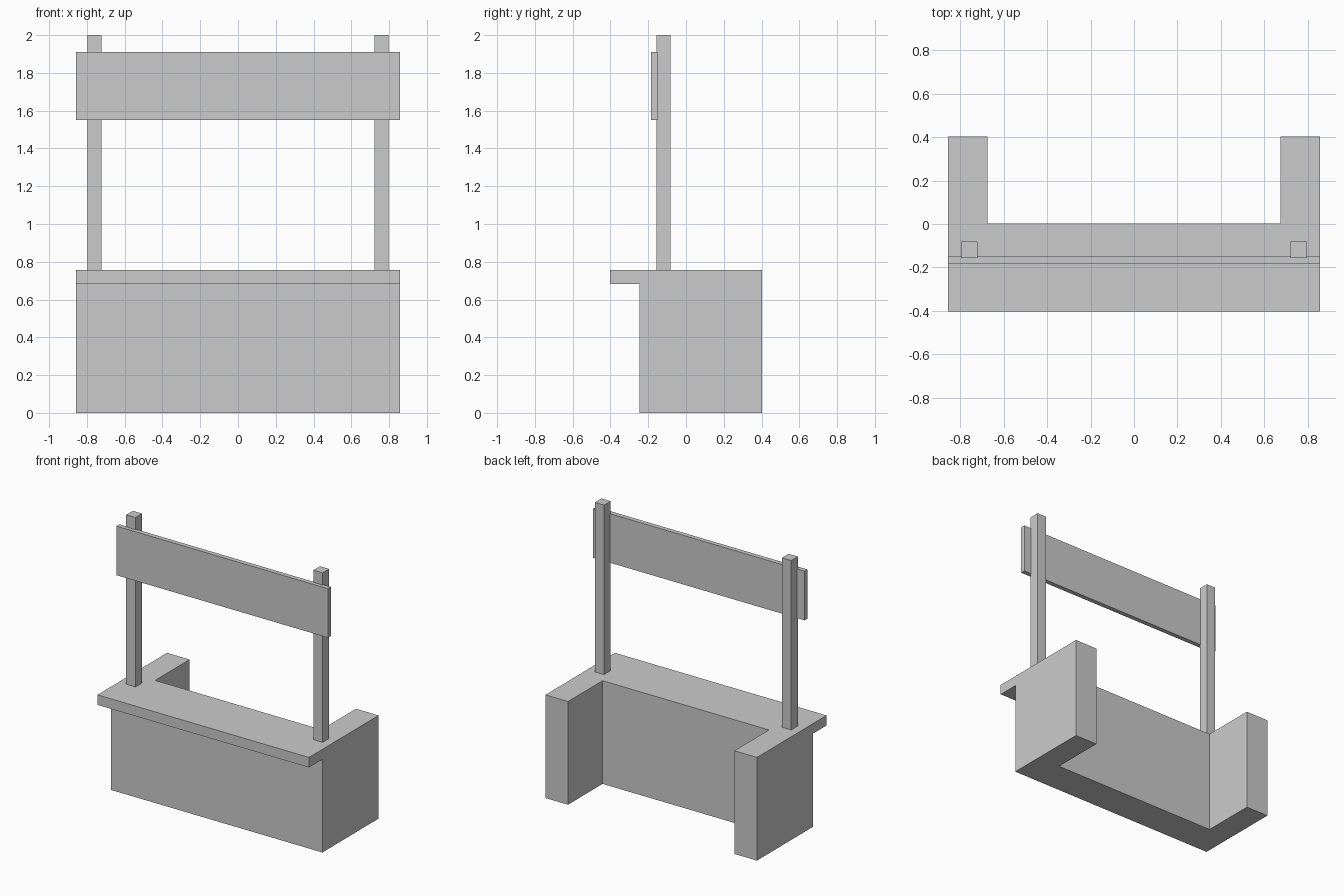
import bpy
import bmesh

if "Cube" in bpy.data.objects:
    bpy.data.objects.remove(bpy.data.objects["Cube"])


def finish(bm, name):
    """Recalculate normals and turn a bmesh into a named object."""
    bmesh.ops.recalc_face_normals(bm, faces=bm.faces)
    mesh = bpy.data.meshes.new(name)
    bm.to_mesh(mesh)
    bm.free()
    obj = bpy.data.objects.new(name, mesh)
    bpy.context.collection.objects.link(obj)
    return obj


def box(name, lo, hi):
    """Axis-aligned box between two corners."""
    bm = bmesh.new()
    bmesh.ops.create_cube(bm, size=1)
    for v in bm.verts:
        for i in range(3):
            v.co[i] = hi[i] if v.co[i] > 0 else lo[i]
    return finish(bm, name)


HALF_W, INNER_W = 0.858, 0.675
FRONT, BACK, DEPTH = -0.247, 0.003, 0.403
TOP, LEDGE = 0.757, 0.683

# Counter: side profile with overhanging ledge, split where the wings begin,
# extruded across the width
footprint = [(-HALF_W, FRONT), (HALF_W, FRONT), (HALF_W, DEPTH), (INNER_W, DEPTH),
             (INNER_W, BACK), (-INNER_W, BACK), (-INNER_W, DEPTH), (-HALF_W, DEPTH)]
bm = bmesh.new()
cap = bm.faces.new([bm.verts.new((x, y, 0)) for x, y in footprint])
for z in (LEDGE, TOP):
    result = bmesh.ops.extrude_face_region(bm, geom=[cap], use_keep_orig=(z == LEDGE))
    new_verts = [g for g in result["geom"] if isinstance(g, bmesh.types.BMVert)]
    new_faces = [g for g in result["geom"] if isinstance(g, bmesh.types.BMFace)]
    for v in new_verts:
        v.co.z = z
    if z == TOP:
        # the section face between body and top is interior
        if cap.is_valid:
            bmesh.ops.delete(bm, geom=[cap], context="FACES_ONLY")
    cap = new_faces[0]

# Serving ledge: pull the upper front band forward
band = [f for f in bm.faces
        if all(abs(v.co.y - FRONT) < 1e-4 and v.co.z > LEDGE - 0.01 for v in f.verts)]
result = bmesh.ops.extrude_face_region(bm, geom=band)
bmesh.ops.delete(bm, geom=[f for f in band if f.is_valid], context="FACES_ONLY")
for g in result["geom"]:
    if isinstance(g, bmesh.types.BMVert):
        g.co.y = -DEPTH
bmesh.ops.recalc_face_normals(bm, faces=bm.faces)
bmesh.ops.dissolve_limit(bm, angle_limit=0.01, verts=bm.verts, edges=bm.edges)
finish(bm, "counter")

# Posts rising through the counter on both sides
for side, name in ((-1, "left_post"), (1, "right_post")):
    x0, x1 = sorted((side * 0.722, side * 0.797))
    box(name, (x0, -0.157, 0.03), (x1, -0.081, 2.0))

# Blank sign board across the front of the posts
box("sign_board", (-HALF_W, -0.184, 1.551), (HALF_W, -0.15, 1.911))
